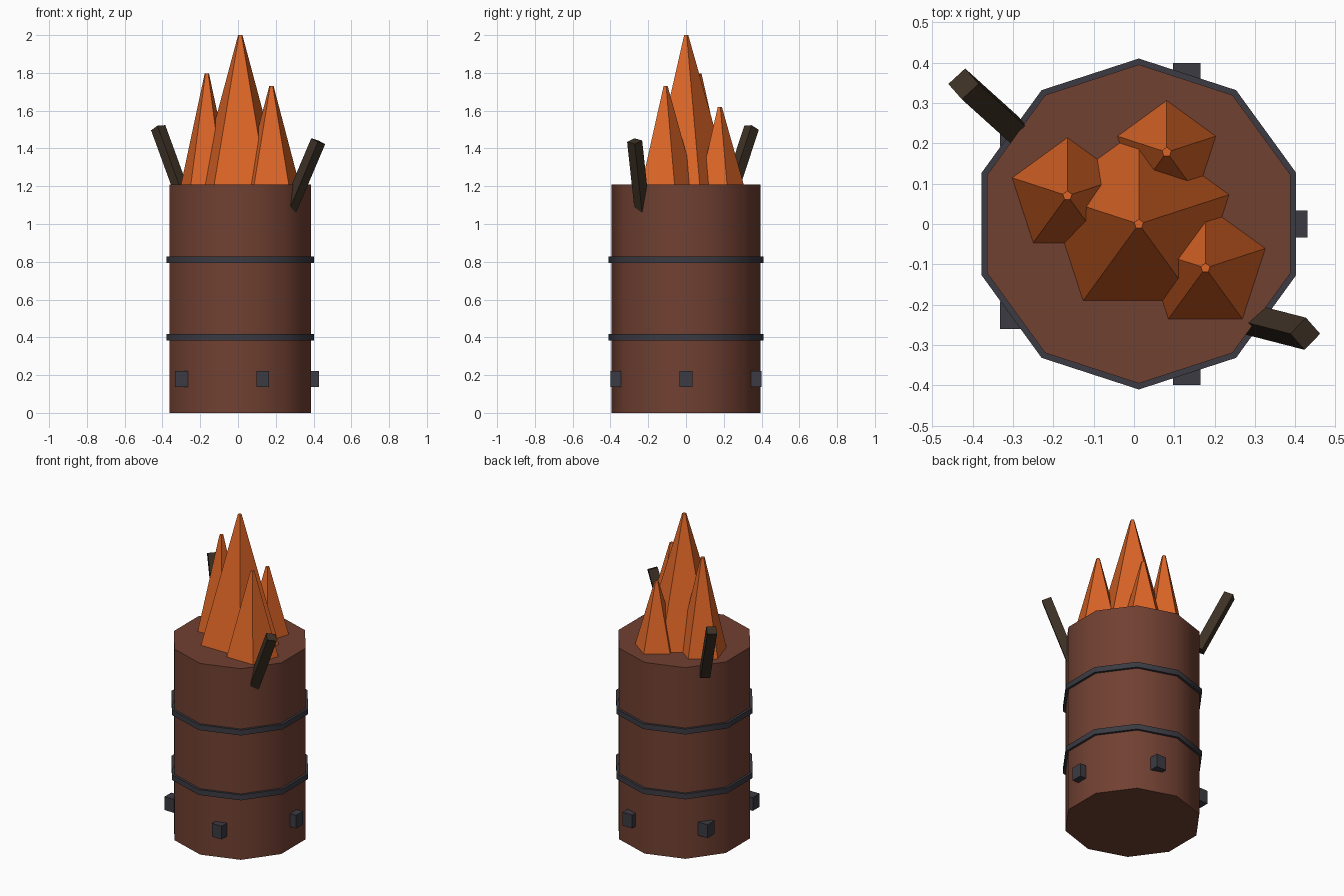
import bpy
import math

cube = bpy.data.objects.get("Cube")
if cube:
    bpy.data.objects.remove(cube, do_unlink=True)

CENTRE_X = 0.012
DRUM_TOP = 1.208


def material(name, rgb):
    mat = bpy.data.materials.new(name)
    mat.use_nodes = True
    mat.diffuse_color = (*rgb, 1)
    bsdf = mat.node_tree.nodes["Principled BSDF"]
    bsdf.inputs["Base Color"].default_value = (*rgb, 1)
    bsdf.inputs["Roughness"].default_value = 0.8
    return mat


rust = material("rusty_brown", (0.165, 0.052, 0.032))
iron = material("dark_iron", (0.043, 0.043, 0.055))
flame_orange = material("flame_orange", (0.72, 0.13, 0.02))
charred = material("charred_wood", (0.046, 0.03, 0.018))


def finish(name, mat, smooth=False):
    obj = bpy.context.object
    obj.name = name
    obj.data.materials.append(mat)
    if smooth:
        bpy.ops.object.shade_smooth_by_angle(angle=math.radians(40))
    return obj


def cylinder(name, mat, sides, radius, depth, location, rotation=(0, 0, 0), smooth=False):
    bpy.ops.mesh.primitive_cylinder_add(vertices=sides, radius=radius, depth=depth,
                                        location=location, rotation=rotation)
    return finish(name, mat, smooth)


# Drum body with two raised hoops
cylinder("drum", rust, 10, 0.395, DRUM_TOP, (CENTRE_X, 0, DRUM_TOP / 2), smooth=True)
for name, z in (("lower_hoop", 0.40), ("upper_hoop", 0.81)):
    cylinder(name, iron, 10, 0.41, 0.034, (CENTRE_X, 0, z), smooth=True)

# Square vent blocks around the base
for i in range(5):
    a = math.tau * i / 5
    bpy.ops.mesh.primitive_cube_add(
        size=1, location=(CENTRE_X + 0.384 * math.cos(a), 0.384 * math.sin(a), 0.18))
    block = finish(f"vent_block_{i + 1}", iron)
    block.scale = (0.068, 0.068, 0.084)

# Five-sided flames: x, y, base radius, tip height
flames = {
    "main_flame": (CENTRE_X, 0, 0.235, 2.0),
    "right_flame": (-0.165, 0.07, 0.144, 1.797),
    "left_flame": (0.177, -0.109, 0.156, 1.73),
    "back_flame": (0.081, 0.178, 0.128, 1.62),
}
for name, (x, y, radius, tip) in flames.items():
    height = tip - DRUM_TOP
    bpy.ops.mesh.primitive_cone_add(vertices=5, radius1=radius, radius2=0.012, depth=height,
                                    location=(x, y, DRUM_TOP + height / 2))
    finish(name, flame_orange)

# Charred sticks leaning out over the rim
cylinder("left_stick", charred, 4, 0.04, 0.4, (0.347, -0.252, 1.255), (0.1, 0.4, 0))
cylinder("right_stick", charred, 4, 0.04, 0.4, (-0.357, 0.288, 1.33), (-0.3, -0.35, 0))
